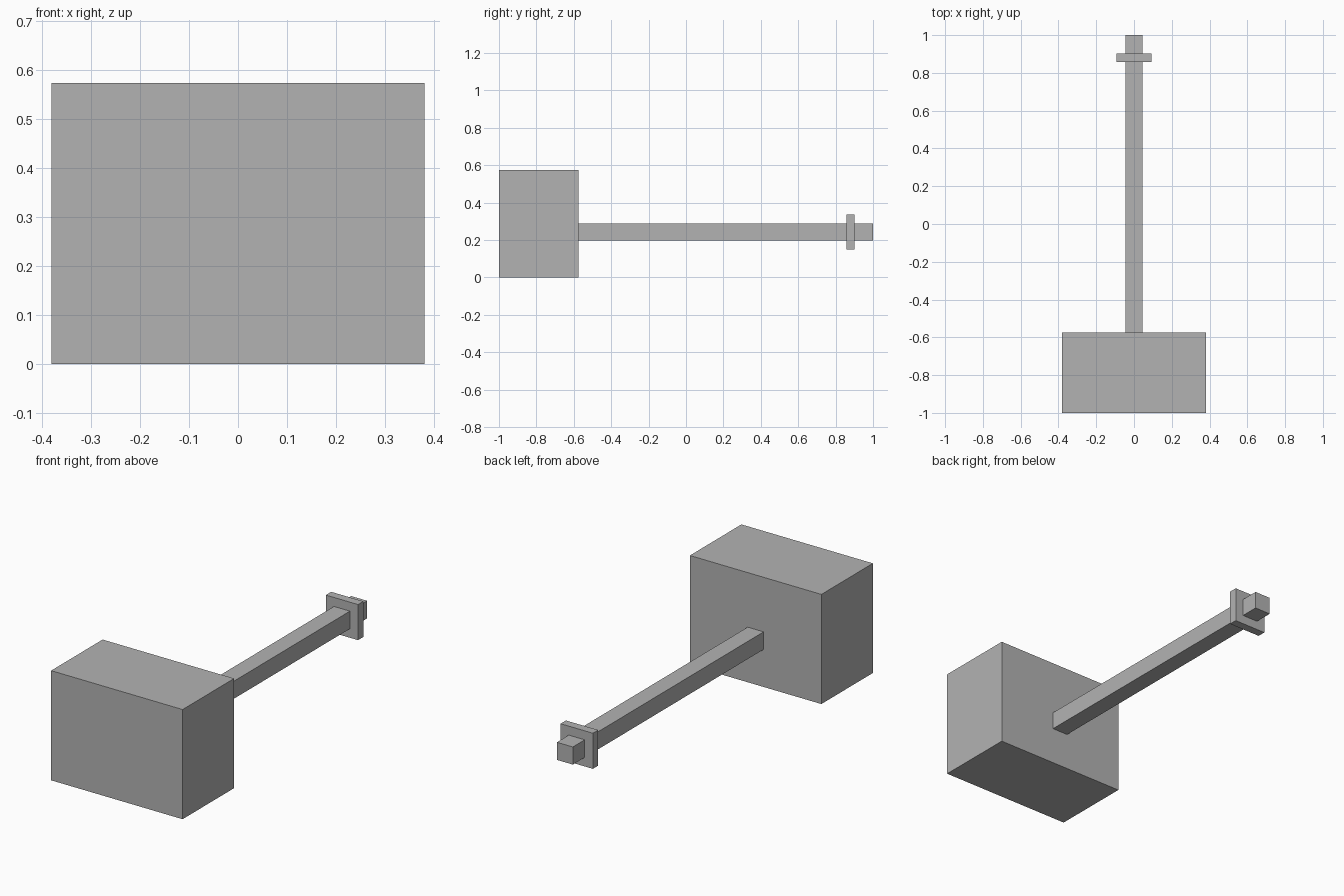
import bpy

# Remove the default object
cube = bpy.data.objects.get("Cube")
if cube:
    bpy.data.objects.remove(cube, do_unlink=True)

# Single plain grey
COLOUR = (0.45, 0.45, 0.45, 1.0)
grey = bpy.data.materials.new("plain grey")
grey.use_nodes = True
grey.diffuse_color = COLOUR
grey.node_tree.nodes["Principled BSDF"].inputs["Base Color"].default_value = COLOUR


def block(name, width, height, y_front, y_back, z_mid):
    """Box centred on x, spanning y_front to y_back."""
    bpy.ops.mesh.primitive_cube_add(size=1, location=(0, (y_front + y_back) / 2, z_mid))
    obj = bpy.context.object
    obj.name = name
    obj.scale = (width, y_back - y_front, height)
    bpy.ops.object.transform_apply(location=False, rotation=False, scale=True)
    obj.data.materials.append(grey)
    return obj


HEAD_HEIGHT = 0.573
HANDLE_Z = 0.242
HEAD_BACK = -0.575

# Heavy head, long square handle and the collar near its end
block("head", 0.76, HEAD_HEIGHT, -1.0, HEAD_BACK, HEAD_HEIGHT / 2)
block("handle", 0.092, 0.092, HEAD_BACK, 1.0, HANDLE_Z)
block("collar", 0.186, 0.186, 0.858, 0.902, HANDLE_Z)
